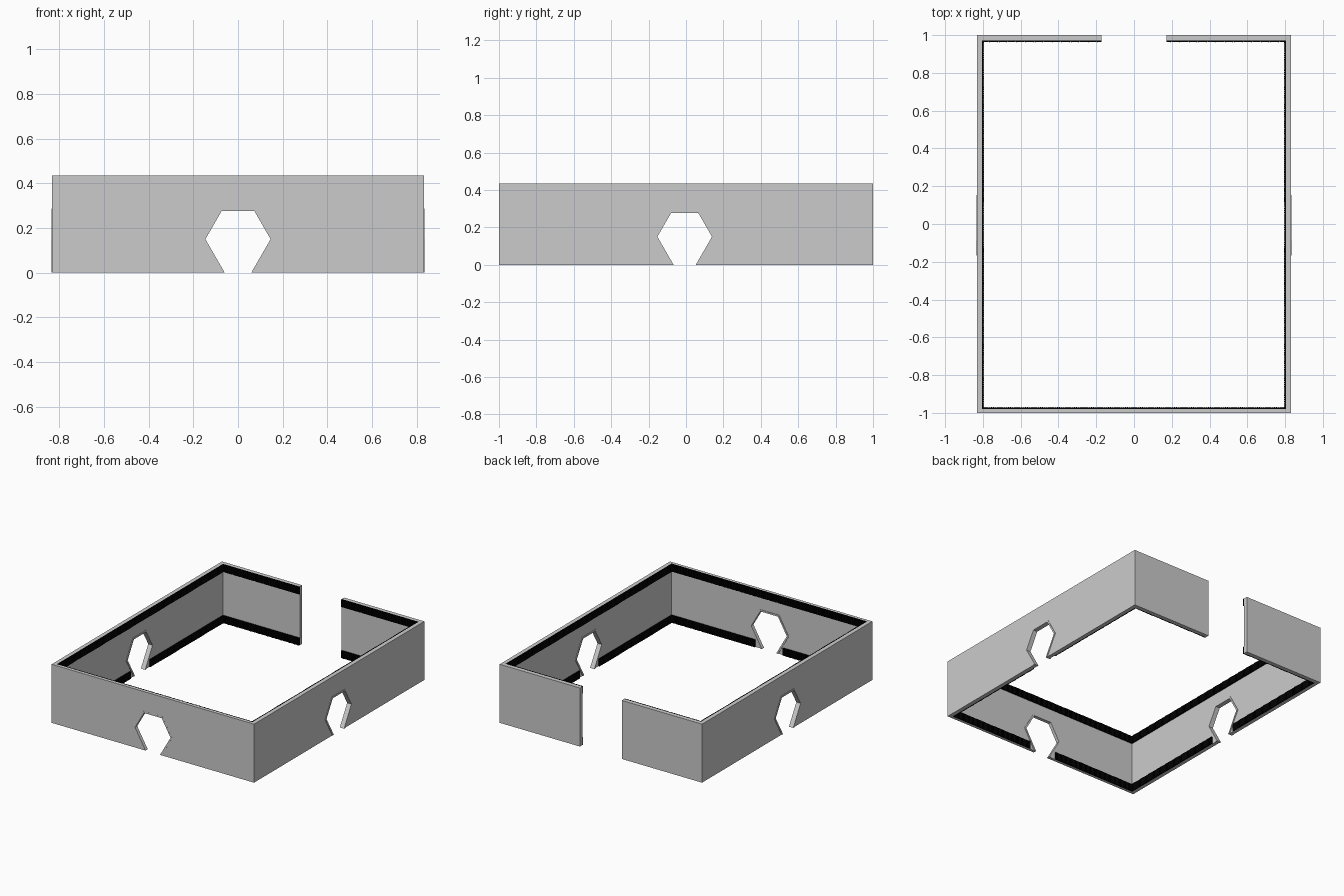
import bpy, bmesh
from math import radians, sqrt
from mathutils import Matrix, Vector

if "Cube" in bpy.data.objects:
    bpy.data.objects.remove(bpy.data.objects["Cube"])

HX, HY, H = 0.832, 1.0, 0.435     # half width, half depth, height
T, FRONT_T = 0.028, 0.021         # wall thickness, front wall thickness
RIB = 0.01                        # depth of the ribbed strips
STRIP_H = 0.055


def colour(name, value):
    mat = bpy.data.materials.new(name)
    mat.diffuse_color = (value, value, value, 1)
    mat.use_nodes = True
    mat.node_tree.nodes["Principled BSDF"].inputs["Base Color"].default_value = mat.diffuse_color
    return mat


grey = colour("plain_grey", 0.6)
black = colour("black", 0.0)


def prism(name, profile, axis, start, end, angle, mat=grey):
    """Extrude a closed profile along an axis, then turn it to its side of the frame."""
    bm = bmesh.new()
    verts = []
    for a, b in profile:
        verts.append(bm.verts.new((a, start, b) if axis == 'Y' else (a, b, start)))
    face = bm.faces.new(verts)
    out = bmesh.ops.extrude_face_region(bm, geom=[face])
    shift = Vector((0, end - start, 0)) if axis == 'Y' else Vector((0, 0, end - start))
    bmesh.ops.translate(bm, vec=shift,
                        verts=[v for v in out['geom'] if isinstance(v, bmesh.types.BMVert)])
    bmesh.ops.triangulate(bm, faces=[f for f in bm.faces if len(f.verts) > 4])
    bmesh.ops.recalc_face_normals(bm, faces=bm.faces)
    bm.transform(Matrix.Rotation(radians(angle), 4, 'Z'))
    mesh = bpy.data.meshes.new(name)
    bm.to_mesh(mesh)
    bm.free()
    mesh.materials.append(mat)
    ob = bpy.data.objects.new(name, mesh)
    bpy.context.collection.objects.link(ob)
    return ob


def hex_arch(c, grow=0.0):
    """Hexagon opening whose lower sides run down to the floor, left to right."""
    r, zc = 0.146 + grow * 2 / sqrt(3), 0.15
    foot = r - zc / sqrt(3)
    top = zc + r * sqrt(3) / 2
    return [(c - foot, 0), (c - r, zc), (c - r / 2, top),
            (c + r / 2, top), (c + r, zc), (c + foot, 0)]


def ribbed_strip(name, u0, u1, inner, z0, angle):
    """Black strip with fine upright ridges on its inner face."""
    n = max(2, round((u1 - u0) / 0.01))
    step = (u1 - u0) / n
    pts = [(u0, inner), (u0, inner + RIB)]
    for i in range(n):
        a = u0 + step * i
        pts += [(a + step * 0.5, inner + RIB * 0.7), (a + step, inner + RIB)]
    pts.append((u1, inner))
    prism(name, pts, 'Z', z0, z0 + STRIP_H, angle, black)


def arched_wall(name, u0, u1, dist, centre, angle, thick, proud, inset=0.0):
    """Wall with a hexagon doorway, its thin rim and the two strips."""
    outer, inner = -dist, -dist + thick
    arch = hex_arch(centre)
    prism(name + "_wall", [(u0, 0)] + arch + [(u1, 0), (u1, H), (u0, H)],
          'Y', outer, inner, angle)
    prism(name + "_doorway_rim", hex_arch(centre, 0.012) + arch[::-1],
          'Y', outer - proud, inner + 0.004, angle)
    a, b, gap = u0 + inset, u1 - inset, 0.115
    ribbed_strip(name + "_top_strip", a, b, inner, H - STRIP_H, angle)
    ribbed_strip(name + "_bottom_strip_a", a, centre - gap, inner, 0, angle)
    ribbed_strip(name + "_bottom_strip_b", centre + gap, b, inner, 0, angle)


# Front and side walls
near, far = HY - FRONT_T, HY - T
arched_wall("front", -HX, HX, HY, 0, 0, FRONT_T, 0.0005, inset=T)
arched_wall("right", -near, far, HX, -0.007, 90, T, 0.003)
arched_wall("left", -far, near, HX, 0.007, -90, T, 0.003)

# Back wall: two panels with a full-height gap between them
for side, u0, u1 in (("left", 0.172, HX), ("right", -HX, -0.172)):
    prism("back_" + side + "_wall", [(u0, 0), (u1, 0), (u1, H), (u0, H)],
          'Y', -HY, -HY + T, 180)
    for level, z in (("bottom", 0), ("top", H - STRIP_H)):
        ribbed_strip("back_%s_%s_strip" % (side, level), max(u0, -HX + T),
                     min(u1, HX - T), -HY + T, z, 180)
